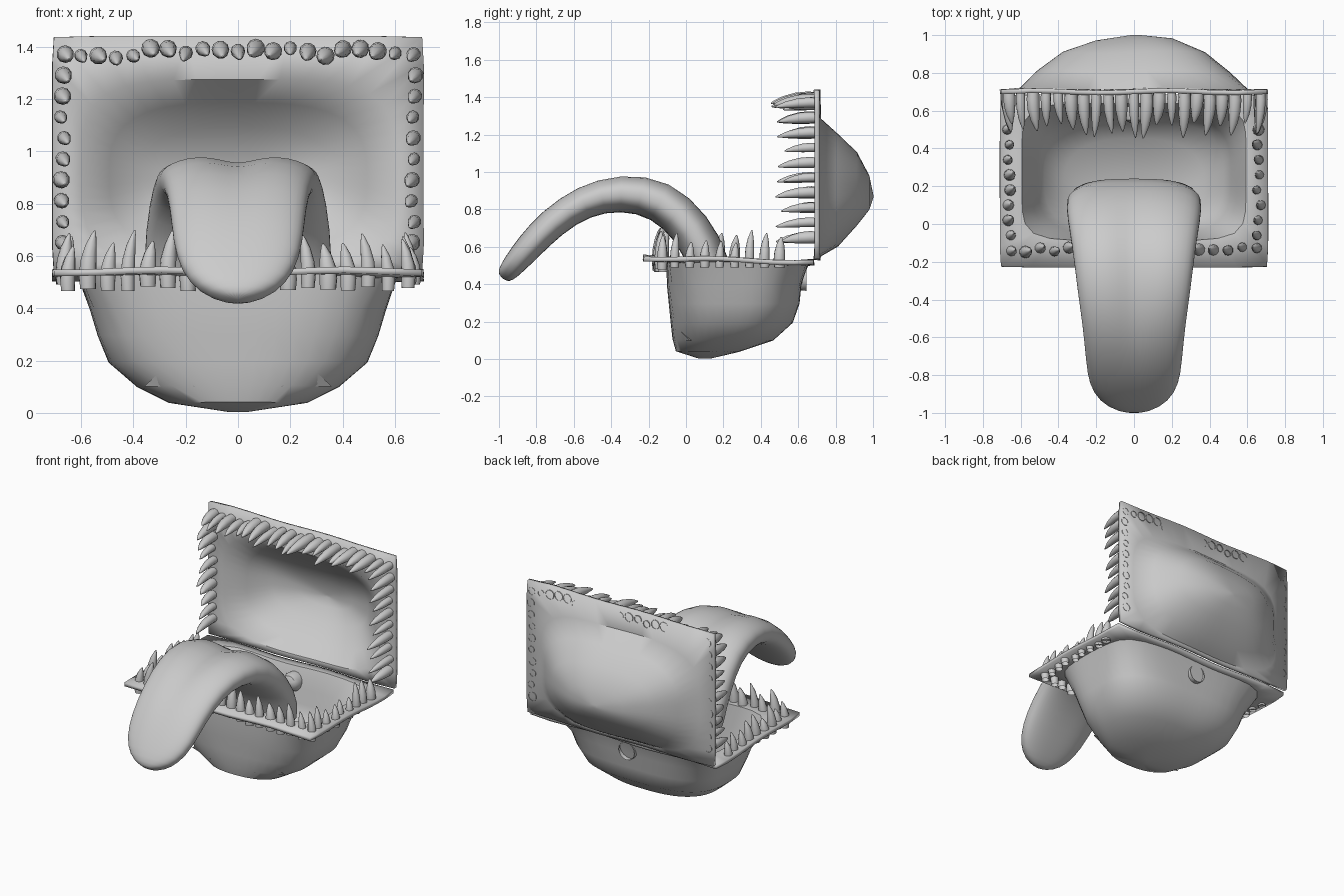
import bpy, bmesh, math, random
from mathutils import Vector

random.seed(4)
if "Cube" in bpy.data.objects:
    bpy.data.objects.remove(bpy.data.objects["Cube"])


def loft(bm, rings, cap_start=False, cap_end=False):
    """Skin a list of closed point rings."""
    rows = [[bm.verts.new(p) for p in ring] for ring in rings]
    n = len(rows[0])
    for a, b in zip(rows, rows[1:]):
        for i in range(n):
            j = (i + 1) % n
            bm.faces.new((a[i], a[j], b[j], b[i]))
    if cap_start:
        bm.faces.new(rows[0][::-1])
    if cap_end:
        bm.faces.new(rows[-1])


def finish(name, bm, angle=45):
    bmesh.ops.recalc_face_normals(bm, faces=bm.faces)
    mesh = bpy.data.meshes.new(name)
    bm.to_mesh(mesh)
    bm.free()
    obj = bpy.data.objects.new(name, mesh)
    bpy.context.collection.objects.link(obj)
    bpy.ops.object.select_all(action="DESELECT")
    obj.select_set(True)
    bpy.context.view_layer.objects.active = obj
    bpy.ops.object.shade_smooth_by_angle(angle=math.radians(angle))
    return obj


def round_rect(half_x, low, high, power, count=48):
    """Outline between a circle (power 2) and a rectangle (high power)."""
    points = []
    for i in range(count):
        t = math.tau * i / count
        c, s = math.cos(t), math.sin(t)
        r = (abs(c) ** power + abs(s) ** power) ** (-1 / power)
        points.append((half_x * c * r, (low + high) / 2 + (high - low) / 2 * s * r))
    return points


def jaw(name, sections, place):
    """Flanged bowl; each section is depth, half width, low, high, power."""
    bm = bmesh.new()
    loft(bm, [[place(x, v, d) for x, v in round_rect(hx, lo, hi, p)]
              for d, hx, lo, hi, p in sections], cap_end=True)
    obj = finish(name, bm)
    wall = obj.modifiers.new("wall", "SOLIDIFY")
    wall.thickness = 0.025
    wall.offset = 0
    return obj


def wave(x):
    return 0.006 * math.sin(9 * x)


# Lower jaw: sloping rim and deep rounded bowl
jaw("lower_jaw", [
    (0.53, 0.71, -0.23, 0.685, 80),
    (0.525, 0.60, -0.095, 0.645, 6),
    (0.40, 0.555, -0.09, 0.605, 3.8),
    (0.30, 0.525, -0.08, 0.595, 3.3),
    (0.20, 0.485, -0.07, 0.56, 2.9),
    (0.11, 0.38, -0.06, 0.46, 2.6),
    (0.05, 0.26, -0.045, 0.28, 2.3),
    (0.015, 0.03, 0.07, 0.13, 2),
], lambda x, y, z: (x, y, z + (wave(x + y) - 0.025 * (y - 0.2) if z > 0.5 else 0)))

# Upper jaw: upright plate with a bowl behind
jaw("upper_jaw", [
    (0.70, 0.71, 0.53, 1.44, 80),
    (0.705, 0.60, 0.555, 1.28, 4),
    (0.80, 0.50, 0.61, 1.195, 3),
    (0.90, 0.37, 0.72, 1.10, 2.6),
    (0.965, 0.20, 0.80, 0.98, 2.3),
    (0.988, 0.02, 0.86, 0.88, 2),
], lambda x, z, y: (x, y + wave(x), z))


# Tongue: arched path of y, z, half width, half thickness
path = [(0.15, 0.33, 0.33, 0.11), (0.125, 0.52, 0.36, 0.115),
        (0.04, 0.70, 0.355, 0.115), (-0.13, 0.865, 0.325, 0.12),
        (-0.35, 0.90, 0.30, 0.105), (-0.55, 0.85, 0.27, 0.09),
        (-0.72, 0.73, 0.255, 0.083), (-0.84, 0.60, 0.24, 0.075),
        (-0.92, 0.505, 0.19, 0.062), (-0.965, 0.45, 0.11, 0.05),
        (-0.98, 0.43, 0.02, 0.025)]
rings = []
for i, (y, z, w, t) in enumerate(path):
    a, b = path[max(i - 1, 0)], path[min(i + 1, len(path) - 1)]
    along = Vector((0, b[0] - a[0], b[1] - a[1])).normalized()
    up = Vector((0, along.z, -along.y))
    groove = 0.05 * math.exp(-((i - 3.5) / 1.5) ** 2)
    ring = []
    for u, v in round_rect(1, -1, 1, 2.7, 24):
        dip = groove * max(0, 1 - abs(u) * 2.5) if v > 0 else 0
        ring.append(Vector((u * w, y, z)) + up * (v * t - dip))
    rings.append(ring)
bm = bmesh.new()
loft(bm, rings, True, True)
tongue = finish("tongue", bm, 80)
tongue.modifiers.new("smooth", "SUBSURF").levels = 1


def add_tooth(bm, base, axis, lean, radius, length):
    """Curved hollow fang starting at base, bending towards lean."""
    base, axis, lean = Vector(base), Vector(axis), Vector(lean)
    side = axis.cross(lean).normalized()
    front = side.cross(axis)
    rings = []
    for f, r in ((0, 0.9), (0.25, 1), (0.5, 0.92), (0.75, 0.66), (0.93, 0.3), (1, 0.08)):
        mid = base + axis * length * f + front * length * 0.2 * (f * f - 0.4 * f)
        rings.append([mid + radius * r * (front * math.cos(k * math.tau / 10)
                                          + side * math.sin(k * math.tau / 10))
                      for k in range(10)])
    loft(bm, rings, cap_end=True)


def row(start, end, count):
    return [start + (end - start) * i / (count - 1) for i in range(count)]


def jitter(amount):
    return random.uniform(-amount, amount)


# Lower teeth: front row and two side rows
bm = bmesh.new()
for x in row(-0.65, 0.65, 18):
    add_tooth(bm, (x, -0.135 + jitter(0.015), 0.475 + jitter(0.012)), (0, 0, 1),
              (-x, 0.15, 0), random.uniform(0.026, 0.035), random.uniform(0.16, 0.24))
for sign in (-1, 1):
    for y in row(-0.06, 0.50, 8):
        add_tooth(bm, (sign * (0.66 + jitter(0.012)), y, 0.49), (0, 0, 1),
                  (-sign * 0.5, 0.3, 0), random.uniform(0.024, 0.032),
                  random.uniform(0.13, 0.20))
finish("lower_teeth", bm)

# Upper teeth: top row and two side rows
bm = bmesh.new()
for x in row(-0.60, 0.60, 19):
    add_tooth(bm, (x, 0.715, 1.375 + jitter(0.02)), (0, -1, 0),
              (-0.5 * x + jitter(0.3), 0, -0.4), random.uniform(0.025, 0.036),
              random.uniform(0.18, 0.265))
for sign in (-1, 1):
    for z in row(0.65, 1.37, 10):
        add_tooth(bm, (sign * (0.668 + jitter(0.01)), 0.715, z), (0, -1, 0),
                  (-sign * 0.3, 0, -0.4), random.uniform(0.024, 0.035),
                  random.uniform(0.17, 0.245))
finish("upper_teeth", bm)

# Throat stub: short cup through the back of the lower jaw, open behind
bm = bmesh.new()
loft(bm, [[(r * math.cos(k * math.tau / 16), y, z + r * math.sin(k * math.tau / 16))
           for k in range(16)]
          for y, z, r in ((0.645, 0.425, 0.06), (0.59, 0.43, 0.064),
                          (0.55, 0.435, 0.05), (0.535, 0.437, 0.02))],
     cap_end=True)
finish("throat_stub", bm)

# Chin wedges: small mirrored points low on the front
for sign, label in ((1, "left"), (-1, "right")):
    bm = bmesh.new()
    corners = [bm.verts.new((sign * x, y, z)) for x, y, z in
               ((0.16, -0.06, 0.10), (0.36, 0.02, 0.10),
                (0.30, -0.035, 0.155), (0.28, 0.05, 0.10))]
    for skip in range(4):
        bm.faces.new([v for k, v in enumerate(corners) if k != skip])
    finish("chin_wedge_" + label, bm, 10)
